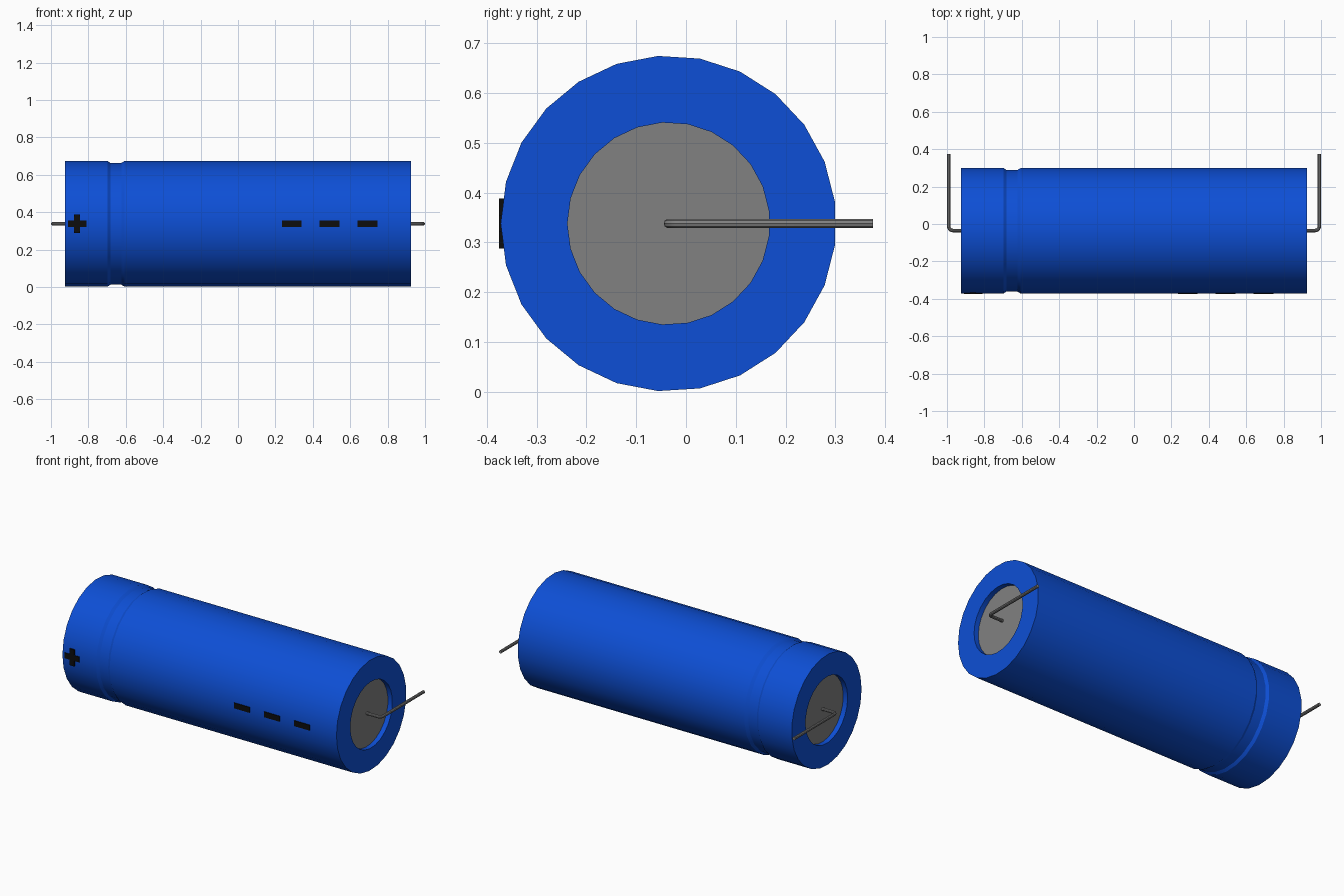
import bpy, bmesh
from math import sin, cos, pi, radians

if "Cube" in bpy.data.objects:
    bpy.data.objects.remove(bpy.data.objects["Cube"])

CY, CZ = -0.035, 0.338      # axis of the can
SIDES = 25
HALF = 0.925                # half length of the can
RECESS = 0.03
R_OUT, R_GROOVE, R_SEAL = 0.337, 0.326, 0.203


def material(name, r, g, b):
    mat = bpy.data.materials.new(name)
    mat.use_nodes = True
    mat.diffuse_color = (r, g, b, 1)
    mat.node_tree.nodes["Principled BSDF"].inputs["Base Color"].default_value = (r, g, b, 1)
    return mat


blue = material("blue sleeve", 0.004, 0.078, 0.67)
grey = material("grey metal", 0.22, 0.22, 0.22)
black = material("black print", 0.004, 0.004, 0.004)


def finish(name, bm, mat, smooth=False):
    bmesh.ops.recalc_face_normals(bm, faces=bm.faces)
    mesh = bpy.data.meshes.new(name)
    bm.to_mesh(mesh)
    bm.free()
    mesh.materials.append(mat)
    obj = bpy.data.objects.new(name, mesh)
    bpy.context.collection.objects.link(obj)
    if smooth:
        shade(obj)
    return obj


def shade(obj):
    bpy.ops.object.select_all(action='DESELECT')
    obj.select_set(True)
    bpy.context.view_layer.objects.active = obj
    bpy.ops.object.shade_smooth_by_angle(angle=radians(25))


def ring(bm, x, r):
    angles = [2 * pi * i / SIDES for i in range(SIDES)]
    return [bm.verts.new((x, CY - r * cos(a), CZ + r * sin(a))) for a in angles]


# Sleeve: turned profile with a crimped groove and recessed ends
profile = [(-HALF + RECESS, R_SEAL), (-HALF, R_SEAL), (-HALF, R_OUT),
           (-0.698, R_OUT), (-0.682, R_GROOVE), (-0.624, R_GROOVE), (-0.606, R_OUT),
           (HALF, R_OUT), (HALF, R_SEAL), (HALF - RECESS, R_SEAL)]
bm = bmesh.new()
rings = [ring(bm, x, r) for x, r in profile]
for a, b in zip(rings, rings[1:]):
    for i in range(SIDES):
        j = (i + 1) % SIDES
        bm.faces.new((a[i], a[j], b[j], b[i]))
# Close the ends temporarily so the normals point outward
caps = [bm.faces.new(rings[0]), bm.faces.new(rings[-1])]
bmesh.ops.recalc_face_normals(bm, faces=bm.faces)
bmesh.ops.delete(bm, geom=caps, context='FACES_ONLY')
finish("sleeve", bm, blue, smooth=True)

# End seals and bent wire leads
for side, label in ((-1, "right"), (1, "left")):
    bm = bmesh.new()
    face = bm.faces.new(ring(bm, side * (HALF - RECESS), R_SEAL))
    face.normal_update()
    seal = finish(label + "_end_seal", bm, grey)
    if seal.data.polygons[0].normal.x * side < 0:
        seal.data.flip_normals()

    bend, reach = 0.022, 0.9905
    path = [(HALF - RECESS, CY)]
    for k in range(6):
        a = pi / 2 * k / 5
        path.append((reach - bend + bend * sin(a), CY + bend - bend * cos(a)))
    path.append((reach, 0.375))
    curve = bpy.data.curves.new(label + "_lead", 'CURVE')
    curve.dimensions = '3D'
    curve.bevel_depth = 0.0095
    curve.bevel_resolution = 3
    curve.use_fill_caps = True
    spline = curve.splines.new('POLY')
    spline.points.add(len(path) - 1)
    for p, (x, y) in zip(spline.points, path):
        p.co = (side * x, y, CZ, 1)
    curve.materials.append(grey)
    lead = bpy.data.objects.new(label + "_lead", curve)
    bpy.context.collection.objects.link(lead)
    bpy.ops.object.select_all(action='DESELECT')
    lead.select_set(True)
    bpy.context.view_layer.objects.active = lead
    bpy.ops.object.convert(target='MESH')
    shade(bpy.context.object)


# Printed polarity marks as thin plates on the front
def plate(name, outline):
    bm = bmesh.new()
    face = bm.faces.new([bm.verts.new((x, -0.375, CZ + z)) for x, z in outline])
    new = bmesh.ops.extrude_face_region(bm, geom=[face], use_keep_orig=True)["geom"]
    verts = [v for v in new if isinstance(v, bmesh.types.BMVert)]
    bmesh.ops.translate(bm, verts=verts, vec=(0, 0.0095, 0))
    finish(name, bm, black)


ARM, BAR, PLUS_X = 0.05, 0.0165, -0.86
corner = [(ARM, -BAR), (ARM, BAR), (BAR, BAR)]
cross = []
for quarter in range(4):
    cross += [(PLUS_X + x, z) for x, z in corner]
    corner = [(-z, x) for x, z in corner]
plate("plus_mark", cross)

for n in range(3):
    x = 0.287 + 0.203 * n
    plate("minus_mark_%d" % (n + 1),
          [(x + sx * 0.053, sz * BAR) for sx, sz in ((-1, -1), (1, -1), (1, 1), (-1, 1))])
